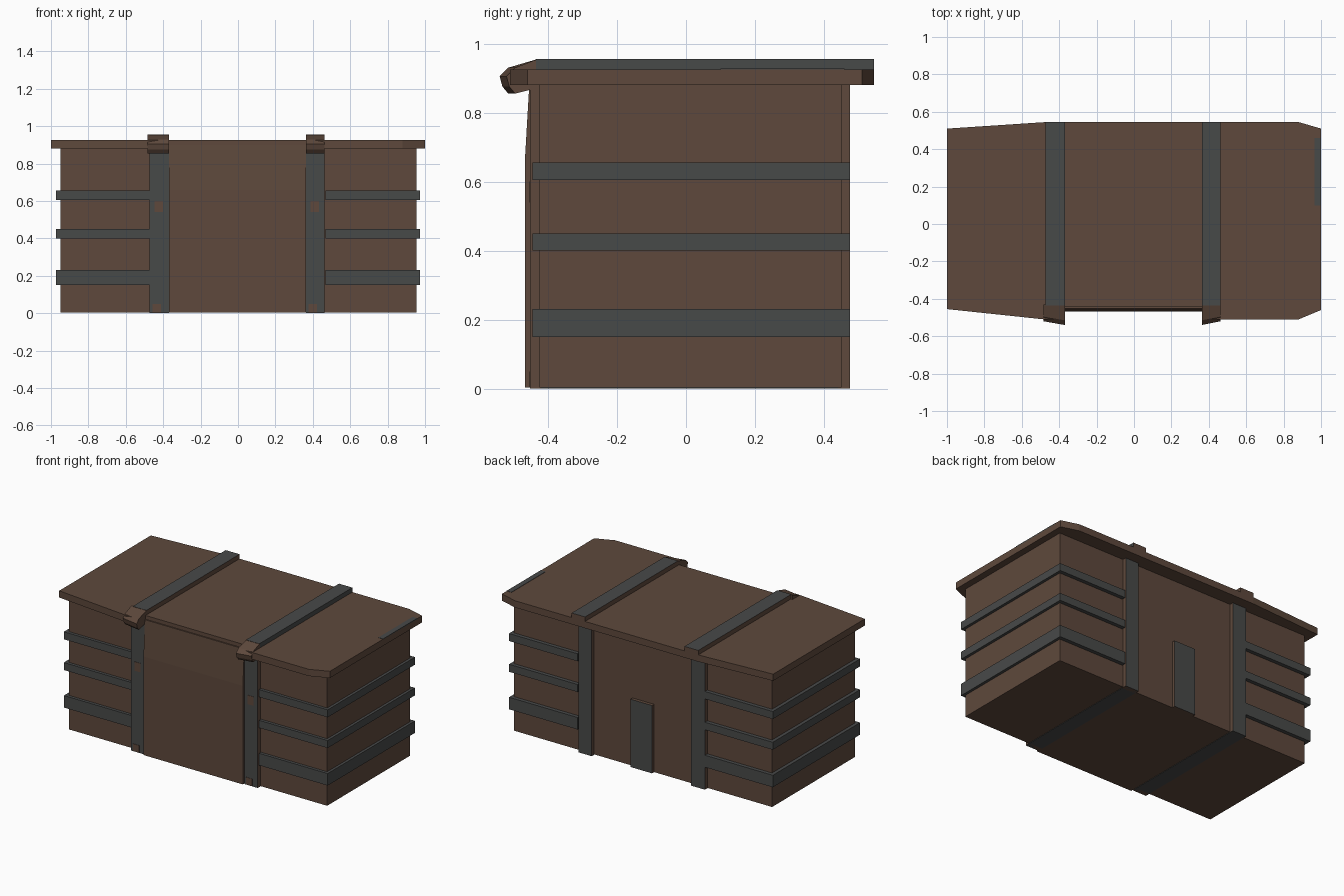
import bpy, bmesh

if "Cube" in bpy.data.objects:
    bpy.data.objects.remove(bpy.data.objects["Cube"])


def mat(name, col):
    m = bpy.data.materials.new(name)
    m.diffuse_color = (*col, 1)
    m.use_nodes = True
    m.node_tree.nodes["Principled BSDF"].inputs["Base Color"].default_value = m.diffuse_color
    return m


BROWN = mat("rusty brown", (0.112, 0.066, 0.045))
GREY = mat("steel grey", (0.064, 0.067, 0.066))


def prism(name, pts, a, b, axis, rule=None, base=0, skew=0.0):
    """Extrude a 2D outline along x (outline is y,z) or z (outline is x,y)."""
    bm = bmesh.new()
    ends = []
    for t in (a, b):
        ring = []
        for u, v in pts:
            if axis == 'x':
                s = skew if (t == b and u < -0.44) else 0
                ring.append(bm.verts.new((t, u + s, v)))
            else:
                ring.append(bm.verts.new((u, v, t)))
        ends.append(ring)
    n = len(pts)
    bm.faces.new(ends[0])
    bm.faces.new(ends[1])
    for i in range(n):
        j = (i + 1) % n
        bm.faces.new((ends[0][i], ends[0][j], ends[1][j], ends[1][i]))
    bmesh.ops.recalc_face_normals(bm, faces=bm.faces)
    bm.normal_update()
    for f in bm.faces:
        f.material_index = 1 if (rule and rule(f.normal)) else base
    me = bpy.data.meshes.new(name)
    bm.to_mesh(me)
    bm.free()
    me.materials.append(BROWN)
    me.materials.append(GREY)
    ob = bpy.data.objects.new(name, me)
    bpy.context.collection.objects.link(ob)
    return ob


def box(name, x, y, z, rule=None, base=0):
    return prism(name, [(x[0], y[0]), (x[1], y[0]), (x[1], y[1]), (x[0], y[1])],
                 z[0], z[1], 'z', rule, base)


# Main body
box("crate_body", (-0.95, 0.955), (-0.425, 0.45), (0.003, 0.89))

# Front panel between the straps, leaning back near the top
prism("front_panel", [(-0.42, 0.003), (-0.467, 0.003), (-0.467, 0.66),
                      (-0.453, 0.90), (-0.42, 0.90)], -0.37, 0.363, 'x')

# Lid slab with chamfered corners and a recess above the front panel
prism("lid", [(-1, 0.51), (-1, -0.455), (-0.48, -0.51), (-0.37, -0.51),
              (-0.37, -0.445), (0.363, -0.445), (0.363, -0.51), (0.88, -0.51),
              (1, -0.46), (1, 0.51), (0.88, 0.545), (-0.47, 0.545)],
      0.88, 0.925, 'z')

# Horizontal bands wrapping each end
for side in (-1, 1):
    for i, z in enumerate(((0.15, 0.23), (0.40, 0.45), (0.605, 0.655))):
        s = side
        prism(f"end_band_{'left' if s < 0 else 'right'}_{i}",
              [(s * 0.468, -0.445), (s * 0.973, -0.445), (s * 0.973, 0.475),
               (s * 0.468, 0.475), (s * 0.468, 0.445), (s * 0.945, 0.445),
               (s * 0.945, -0.42), (s * 0.468, -0.42)], z[0], z[1], 'z', base=1)

# Straps: front, back, underside, lid and the lip at the lid front
LIP = [(-0.43, 0.955), (-0.515, 0.93), (-0.54, 0.905), (-0.532, 0.875),
       (-0.515, 0.855), (-0.455, 0.87), (-0.43, 0.87)]
for side, inner, outer in (("left", -0.37, -0.472), ("right", 0.363, 0.462)):
    x = (min(inner, outer), max(inner, outer))
    box(f"front_strap_{side}", x, (-0.452, -0.42), (0, 0.89), lambda n: n.y < -0.5)
    box(f"back_strap_{side}", x, (0.44, 0.475), (0, 0.89), lambda n: n.y > 0.5)
    box(f"under_strap_{side}", x, (-0.45, 0.474), (0, 0.006), base=1)
    right = side == "right"
    box(f"lid_strap_{side}", x, (-0.435, 0.545), (0.915, 0.955),
        lambda n, r=right: n.z > 0.5 or (r and n.x > 0.5))
    prism(f"strap_lip_{side}", LIP, inner, outer - (0 if right else 0.012),
          'x', skew=0.02)
    # Rust spots on the front straps
    mid = (x[0] + x[1]) / 2
    box(f"rust_spot_{side}", (mid - 0.025, mid + 0.02), (-0.454, -0.45), (0.54, 0.60))
    box(f"rust_foot_{side}", (mid - 0.035, mid + 0.01), (-0.454, -0.45), (0.003, 0.05))

# Hinge plate at the back
box("back_plate", (-0.08, 0.08), (0.44, 0.472), (0.003, 0.455), lambda n: n.y > 0.5)

# Worn metal patch on the lid edge
box("lid_worn_patch", (0.965, 1.0), (0.10, 0.46), (0.92, 0.927), base=1)
